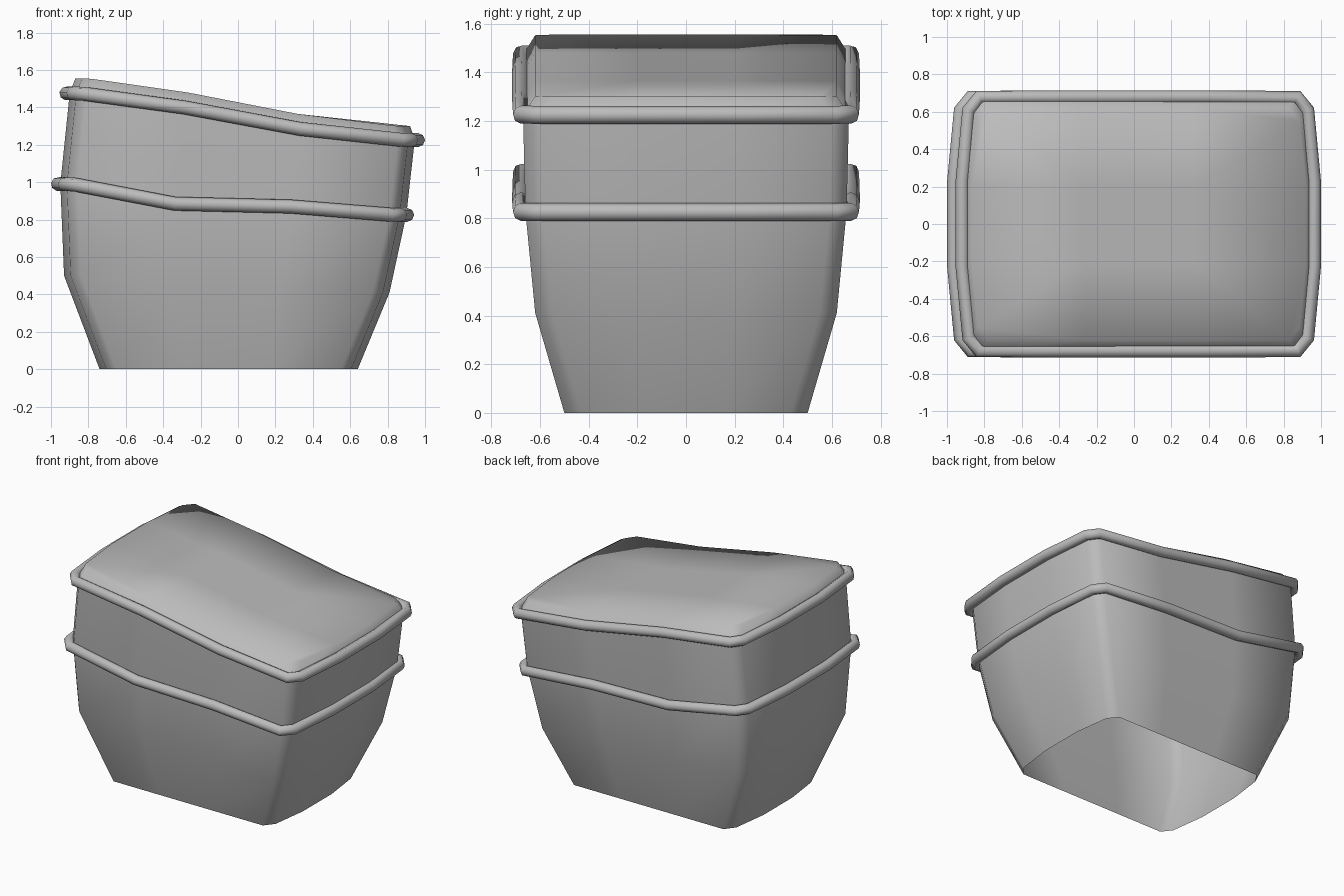
import bpy
import bmesh

cube = bpy.data.objects.get("Cube")
if cube:
    bpy.data.objects.remove(cube, do_unlink=True)

# Single plain grey material
grey = bpy.data.materials.new("plain_grey")
grey.use_nodes = True
GREY = (0.5, 0.5, 0.5, 1)
grey.diffuse_color = GREY
grey.node_tree.nodes["Principled BSDF"].inputs["Base Color"].default_value = GREY


def outline(left, right, depth, heights):
    """Chamfered box outline with bowed ends; heights run from left to right."""
    mid, half = (left + right) / 2, (right - left) / 2
    quarter = [(1, 0.33 * depth), (1 - 0.035 / half, depth - 0.07),
               (1 - 0.09 / half, depth), (0.33, depth)]
    flat = quarter + [(-u, y) for u, y in reversed(quarter)]
    flat += [(u, -y) for u, y in reversed(flat)]

    def height(u):
        stops = (-0.92, -0.33, 0.33, 0.92)
        if u <= stops[0]:
            return heights[0]
        for i in range(3):
            if u <= stops[i + 1]:
                t = (u - stops[i]) / (stops[i + 1] - stops[i])
                return heights[i] + t * (heights[i + 1] - heights[i])
        return heights[3]

    return [(mid + u * half, y, height(u)) for u, y in flat]


def loft(bm, outlines):
    """Bridge successive closed outlines with quads."""
    loops = [[bm.verts.new(p) for p in pts] for pts in outlines]
    for low, high in zip(loops, loops[1:]):
        for i in range(len(low)):
            j = (i + 1) % len(low)
            bm.faces.new((low[i], low[j], high[j], high[i]))
    return loops


def finish(bm, name):
    mesh = bpy.data.meshes.new(name)
    for face in bm.faces:
        face.smooth = True
    bm.to_mesh(mesh)
    bm.free()
    obj = bpy.data.objects.new(name, mesh)
    mesh.materials.append(grey)
    bpy.context.collection.objects.link(obj)


lower_heights = (0.99, 0.885, 0.87, 0.825)
upper_heights = (1.475, 1.40, 1.285, 1.225)

# Tapered shell, open underneath
bm = bmesh.new()
loft(bm, [
    outline(-0.74, 0.64, 0.50, (0, 0, 0, 0)),
    outline(-0.93, 0.81, 0.62, (0.50, 0.47, 0.44, 0.41)),
    outline(-0.95, 0.90, 0.66, lower_heights),
    outline(-0.90, 0.945, 0.67, upper_heights),
])
finish(bm, "body")

# Shallow raised lid: sloped wall and a gridded top
bm = bmesh.new()
rim = outline(-0.90, 0.945, 0.67, upper_heights)
crown = outline(-0.87, 0.92, 0.62, (1.555, 1.48, 1.365, 1.30))
loops = loft(bm, [rim, crown])
top = loops[1]
inner = []
for k in range(4):
    side = top[4 * k + (3 if k % 2 == 0 else 0)]
    end = top[4 * k + (0 if k % 2 == 0 else 3)]
    inner.append(bm.verts.new((side.co.x, end.co.y, side.co.z)))
bm.faces.new(inner)
for k in range(4):
    corner = top[4 * k:4 * k + 4]
    bm.faces.new(corner + [inner[k]])
    n = (k + 1) % 4
    bm.faces.new((top[4 * k + 3], top[(4 * k + 4) % 16], inner[n], inner[k]))
finish(bm, "lid")


# Rounded bands around the body and under the lid
def band(name, points):
    curve = bpy.data.curves.new(name, "CURVE")
    curve.dimensions = "3D"
    curve.bevel_depth = 0.037
    curve.bevel_resolution = 2
    spline = curve.splines.new("POLY")
    spline.points.add(len(points) - 1)
    for point, co in zip(spline.points, points):
        point.co = (*co, 1)
    spline.use_cyclic_u = True
    spline.use_smooth = True
    curve.materials.append(grey)
    bpy.context.collection.objects.link(bpy.data.objects.new(name, curve))


band("lower_band", outline(-0.963, 0.905, 0.678, lower_heights))
band("upper_band", outline(-0.918, 0.963, 0.678, upper_heights))
